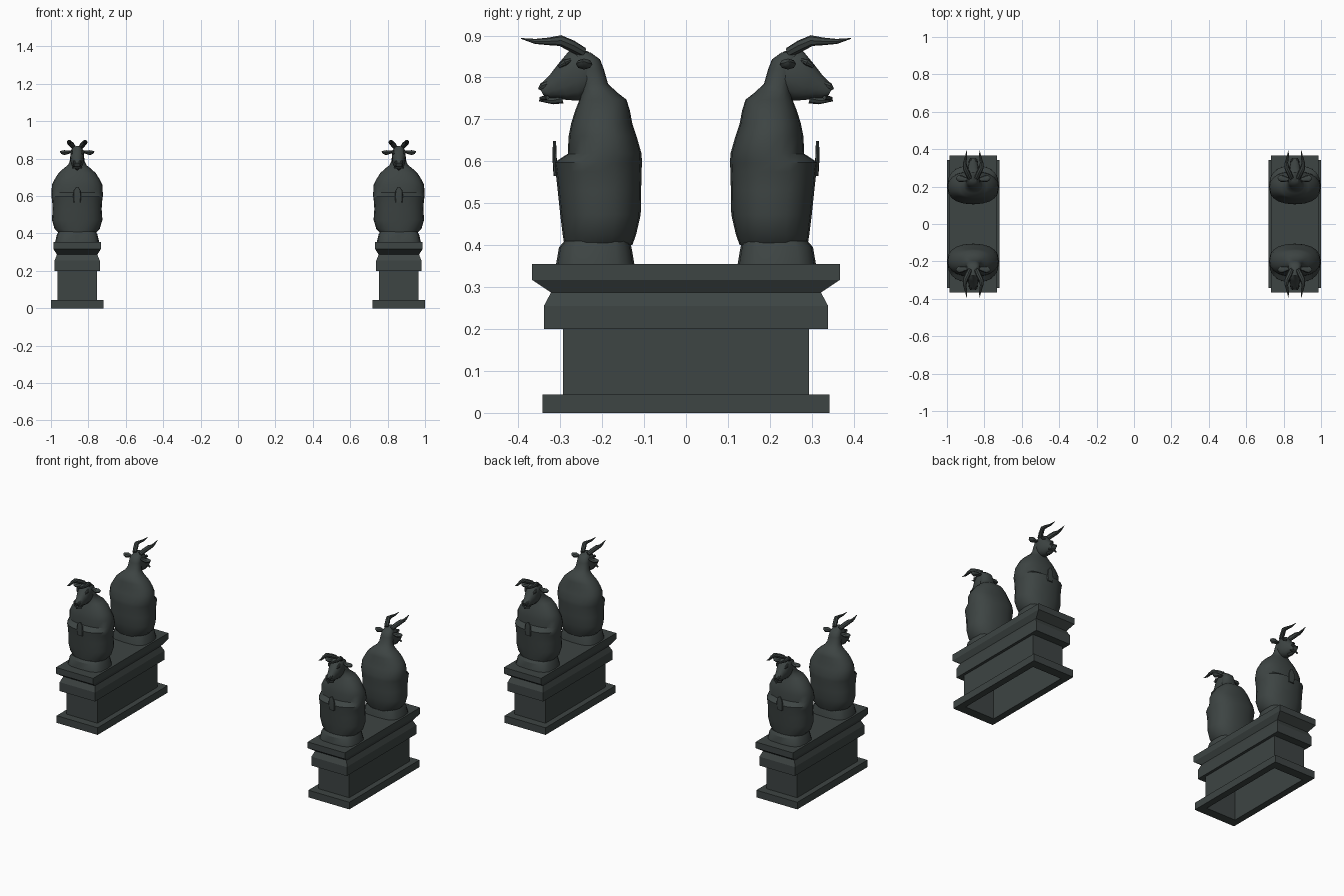
import bpy, bmesh, math
from mathutils import Vector, Matrix

if "Cube" in bpy.data.objects:
    bpy.data.objects.remove(bpy.data.objects["Cube"])

stone = bpy.data.materials.new("dark green stone")
stone.diffuse_color = (0.047, 0.058, 0.056, 1)
stone.use_nodes = True
stone.node_tree.nodes["Principled BSDF"].inputs["Base Color"].default_value = stone.diffuse_color


def build(name, rings, mat, smooth=40):
    """Skin a list of closed rings, cap both ends, place with matrix."""
    bm = bmesh.new()
    vs = [[bm.verts.new(mat @ Vector(p)) for p in r] for r in rings]
    n = len(rings[0])
    for a, b in zip(vs, vs[1:]):
        for i in range(n):
            bm.faces.new((a[i], a[(i + 1) % n], b[(i + 1) % n], b[i]))
    bm.faces.new(vs[0][::-1])
    bm.faces.new(vs[-1])
    bmesh.ops.recalc_face_normals(bm, faces=bm.faces)
    me = bpy.data.meshes.new(name)
    bm.to_mesh(me)
    bm.free()
    me.materials.append(stone)
    ob = bpy.data.objects.new(name, me)
    bpy.context.collection.objects.link(ob)
    if smooth:
        bpy.ops.object.select_all(action='DESELECT')
        ob.select_set(True)
        bpy.context.view_layer.objects.active = ob
        bpy.ops.object.shade_smooth_by_angle(angle=math.radians(smooth))
    return ob


def section(ya, za, yb, zb, hw, n=20, e=0.85):
    """Rounded ring between two points of the side profile, half-width hw."""
    ring = []
    for i in range(n):
        t = 2 * math.pi * i / n
        c, s = math.cos(t), math.sin(t)
        c = math.copysign(abs(c) ** e, c)
        s = math.copysign(abs(s) ** e, s)
        ring.append((hw * s, (ya + yb) / 2 + c * (ya - yb) / 2, (za + zb) / 2 + c * (za - zb) / 2))
    return ring


def level(z, yf, yb, hw, **k):
    return section(yf, z, yb, z, hw, **k)


def tube(points, radii, flat=1.0, n=8):
    """Rings along a path, optionally flattened."""
    pts = [Vector(p) for p in points]
    rings = []
    for i, p in enumerate(pts):
        d = (pts[min(i + 1, len(pts) - 1)] - pts[max(i - 1, 0)]).normalized()
        up = Vector((0, 0, 1))
        u = d.cross(up).normalized()
        v = u.cross(d)
        rings.append([p + radii[i] * (math.cos(2 * math.pi * k / n) * u
                      + flat * math.sin(2 * math.pi * k / n) * v) for k in range(n)])
    return rings


# Side profiles: z, front y, back y, half-width
PLINTH = [(.354, -.31, -.123, .118), (.395, -.303, -.13, .108), (.41, -.29, -.135, .1)]
BODY = [(.4, -.29, -.128, .097), (.425, -.294, -.119, .121), (.473, -.3, -.108, .135),
        (.53, -.306, -.107, .131), (.575, -.311, -.106, .134), (.597, -.314, -.105, .137),
        (.618, -.282, -.106, .137), (.66, -.28, -.118, .135), (.69, -.274, -.128, .12),
        (.722, -.264, -.134, .1), (.747, -.254, -.142, .073), (.765, -.25, -.165, .05),
        (.785, -.25, -.186, .04), (.82, -.26, -.196, .036), (.843, -.27, -.205, .034),
        (.86, -.278, -.228, .024)]
# Head: top y, top z, bottom y, bottom z, half-width
HEAD = [(-.212, .845, -.215, .785, .026), (-.235, .863, -.235, .757, .036),
        (-.275, .868, -.255, .745, .037), (-.305, .832, -.283, .746, .034),
        (-.325, .806, -.305, .75, .025), (-.342, .789, -.325, .75, .022),
        (-.35, .778, -.34, .757, .016)]
TAB = [(.565, -.316, -.304, .018), (.6, -.318, -.308, .022), (.63, -.318, -.309, .019),
       (.648, -.317, -.31, .006)]


def statue(m):
    build("statue_plinth", [level(*p, n=16, e=.6) for p in PLINTH], m, 30)
    build("goat_body", [level(*p) for p in BODY], m)
    build("goat_head", [section(*p, n=14) for p in HEAD], m)
    build("front_tab", [level(*p, n=8, e=.6) for p in TAB], m, 30)
    # mouth strap below the muzzle
    build("mouth_bar", tube([(-.025, -.33, .752), (0, -.345, .75), (.025, -.33, .752)], [.005] * 3), m)
    build("chin_tuft", tube([(0, -.295, .75), (0, -.318, .745), (0, -.35, .746)], [.012, .009, .003]), m)
    for s in (-1, 1):
        build("horn", tube([(s * .018, -.245, .86), (s * .03, -.272, .875), (s * .043, -.3, .888),
                            (s * .045, -.328, .886), (s * .038, -.36, .886), (s * .034, -.393, .893)],
                           [.012, .014, .013, .009, .006, .001]), m)
        build("ear", tube([(s * .028, -.238, .838), (s * .048, -.24, .834), (s * .068, -.243, .832),
                           (s * .083, -.245, .834), (s * .092, -.246, .838)],
                          [.008, .014, .02, .014, .002], .65), m)
        build("brow", tube([(s * .027, -.275, .842), (s * .033, -.289, .836), (s * .028, -.303, .826)],
                           [.004, .008, .004]), m)
        build("nostril_bump", tube([(s * .014, -.33, .786), (s * .015, -.342, .78), (s * .012, -.35, .772)],
                                   [.006, .008, .004]), m)


# Pedestal outline: half x, half y, z (starts inside the hollow underside)
PEDESTAL = [(.1, .286, .195), (.1, .286, 0), (.14, .342, 0), (.14, .342, .044), (.105, .293, .044),
            (.105, .293, .2), (.121, .339, .2), (.121, .339, .255), (.108, .322, .287),
            (.127, .367, .317), (.127, .367, .355)]
for x in (-.86, .86):
    place = Matrix.Translation((x, 0, 0))
    build("pedestal", [[(a, b, z), (-a, b, z), (-a, -b, z), (a, -b, z)] for a, b, z in PEDESTAL], place, 0)
    # two goats back to back
    for turn in (0, math.pi):
        statue(place @ Matrix.Rotation(turn, 4, 'Z'))
